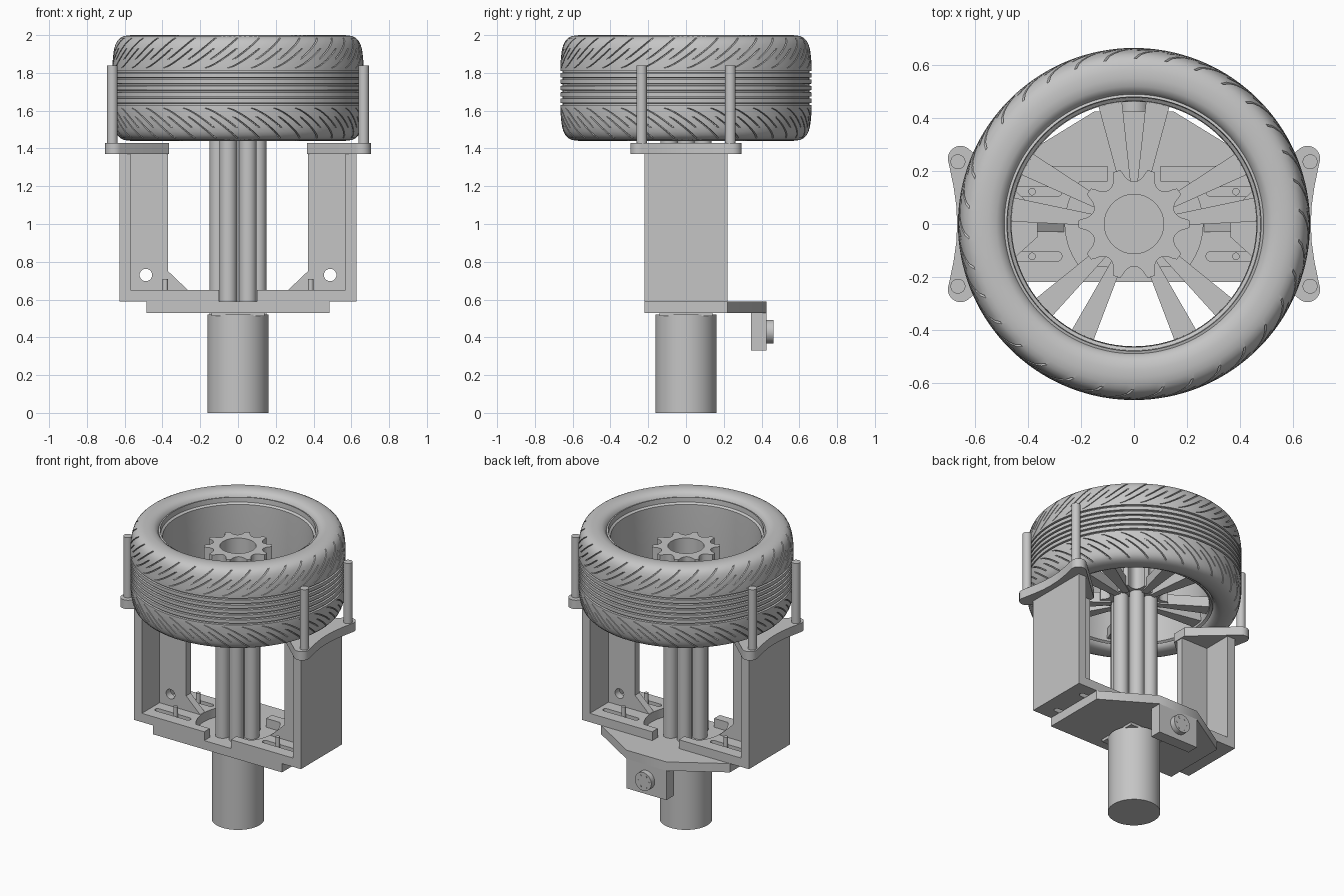
import bpy, bmesh, math
from math import sin, cos, pi, radians, sqrt
from mathutils import Matrix, Vector

cube = bpy.data.objects.get("Cube")
if cube:
    bpy.data.objects.remove(cube, do_unlink=True)

grey = bpy.data.materials.new("plain_grey")
grey.use_nodes = True
COLOUR = (0.56, 0.56, 0.56, 1)
grey.diffuse_color = COLOUR
grey.node_tree.nodes["Principled BSDF"].inputs["Base Color"].default_value = COLOUR


# Helpers: every part is a closed mesh with the shared material
def finish(name, bm, smooth=True):
    bmesh.ops.recalc_face_normals(bm, faces=bm.faces)
    mesh = bpy.data.meshes.new(name)
    bm.to_mesh(mesh)
    bm.free()
    mesh.materials.append(grey)
    shade(mesh, smooth)
    obj = bpy.data.objects.new(name, mesh)
    bpy.context.scene.collection.objects.link(obj)
    return obj


def shade(mesh, smooth=True):
    for p in mesh.polygons:
        p.use_smooth = smooth
    if smooth:
        mesh.set_sharp_from_angle(angle=radians(32))


def box(name, x, y, z):
    bm = bmesh.new()
    size = (x[1] - x[0], y[1] - y[0], z[1] - z[0])
    mid = ((x[0] + x[1]) / 2, (y[0] + y[1]) / 2, (z[0] + z[1]) / 2)
    bmesh.ops.create_cube(bm, matrix=Matrix.Translation(mid) @ Matrix.Diagonal((*size, 1)))
    return finish(name, bm, False)


def rod(name, centre, r, length, axis="Z", sides=48):
    bm = bmesh.new()
    turn = Matrix.Rotation(pi / 2, 4, "X") if axis == "Y" else Matrix()
    bmesh.ops.create_cone(bm, cap_ends=True, segments=sides, radius1=r, radius2=r,
                          depth=length, matrix=Matrix.Translation(centre) @ turn)
    return finish(name, bm)


def prism(name, outline, z0, z1):
    bm = bmesh.new()
    face = bm.faces.new([bm.verts.new((x, y, z0)) for x, y in outline])
    top = bmesh.ops.extrude_face_region(bm, geom=[face])["geom"]
    bmesh.ops.translate(bm, vec=(0, 0, z1 - z0), verts=[v for v in top if isinstance(v, bmesh.types.BMVert)])
    return finish(name, bm)


def ring_mesh(name, columns):
    """Closed ring from columns of points, each column a closed section."""
    bm = bmesh.new()
    rings = [[bm.verts.new(p) for p in column] for column in columns]
    for a, b in zip(rings, rings[1:] + rings[:1]):
        for j in range(len(a)):
            k = (j + 1) % len(a)
            bm.faces.new((a[j], b[j], b[k], a[k]))
    return finish(name, bm)


def cut(obj, *cutters):
    for c in cutters:
        c.hide_render = True
        mod = obj.modifiers.new("cut", "BOOLEAN")
        mod.operation, mod.solver, mod.object = "DIFFERENCE", "EXACT", c
    bpy.context.view_layer.update()
    baked = bpy.data.meshes.new_from_object(obj.evaluated_get(bpy.context.evaluated_depsgraph_get()))
    obj.modifiers.clear()
    obj.data = baked
    shade(baked)
    for c in cutters:
        bpy.data.objects.remove(c, do_unlink=True)


# Tyre: section with circumferential grooves
MID = 1.72
half = [(0.485, 0.235), (0.5, 0.262), (0.52, 0.275), (0.55, 0.28), (0.58, 0.279), (0.605, 0.274),
        (0.625, 0.264), (0.64, 0.249), (0.649, 0.23), (0.655, 0.21), (0.659, 0.188),
        (0.661, 0.17), (0.663, 0.15), (0.664, 0.13), (0.665, 0.115), (0.665, 0.105)]
for g in (0.085, 0.05, 0.017):
    half += [(0.665, g + 0.006), (0.653, g + 0.004), (0.653, g - 0.004), (0.665, g - 0.006)]
section = half + [(r, -z) for r, z in reversed(half)]

# Slanting tread grooves follow the twisted columns of the tyre
COUNT = 34
PITCH = 2 * pi / COUNT
# column position within a pitch, groove number (0 for none)
pattern = [(0, 0), (0.02, 1), (0.07, 1), (0.09, 0), (0.3, 0), (0.5, 0), (0.52, 2), (0.57, 2), (0.59, 0), (0.8, 0)]
reach = {0: (1, 0), 1: (0.11, 0.2), 2: (0.16, 0.255)}
columns = []
for n in range(COUNT):
    for where, groove in pattern:
        low, high = reach[groove]
        column = []
        for r, z in section:
            t = max(0, abs(z) - 0.105)
            a = (n + where) * PITCH + (0.25 * (t / 0.1) ** 0.75 if r > 0.6 else 0.35)
            if low < abs(z) < high and r > 0.6:
                r -= 0.013
            column.append((r * cos(a), r * sin(a), MID + z))
        columns.append(column)
ring_mesh("tyre", columns)

# Wheel rim barrel with a stepped lip
barrel = [(0.49, 1.48), (0.49, 1.965), (0.48, 1.968), (0.478, 1.935), (0.465, 1.925),
          (0.462, 1.56), (0.468, 1.475), (0.485, 1.465)]
ring_mesh("rim_barrel", [[(r * cos(2 * pi * i / 120), r * sin(2 * pi * i / 120), z) for r, z in barrel]
                         for i in range(120)])

# Scalloped hub with a round socket on top
outline = []
for i in range(200):
    p = ((i / 20) % 1 - 0.5) / 0.36
    r = 0.21 - (0.05 * sqrt(1 - p * p) if abs(p) < 1 else 0)
    a = 2 * pi * i / 200
    outline.append((r * cos(a), r * sin(a)))
hub = prism("wheel_hub", outline, 1.5, 1.86)
cut(hub, rod("socket_cutter", (0, 0, 1.86), 0.112, 0.3))

# Five pairs of tapered spokes
for pair in range(5):
    for lean in (-1, 1):
        a0 = radians(90 + 72 * pair + lean * 12.5)
        a1 = radians(90 + 72 * pair + lean * 11.2)
        a, b = Vector((cos(a0), sin(a0))) * 0.14, Vector((cos(a1), sin(a1))) * 0.472
        side = Vector((a.y - b.y, b.x - a.x)).normalized()
        prism("spoke", [a + side * 0.02, a - side * 0.02, b - side * 0.046, b + side * 0.046], 1.49, 1.56)

# Drive column: a bundle of rods around a core
rod("column_core", (0, 0, 1.05), 0.07, 0.92)
for i in range(6):
    a = pi * i / 3
    rod("column_rod", (0.104 * cos(a), 0.104 * sin(a), 1.05), 0.046, 0.92, sides=32)

# Motor and its square collar
rod("motor", (0, 0, 0.26), 0.162, 0.52, sides=64)
box("motor_collar", (-0.14, 0.14), (-0.14, 0.14), (0.512, 0.53))

# Base plate with a tapered tail
prism("base_plate", [(-0.485, -0.22), (0.485, -0.22), (0.485, 0.22), (0.15, 0.425),
                     (-0.15, 0.425), (-0.485, 0.22)], 0.53, 0.59)

# Rear bracket and round sensor
box("rear_bracket", (-0.15, 0.15), (0.345, 0.425), (0.33, 0.53))
rod("sensor", (0, 0.44, 0.43), 0.062, 0.044, "Y")
for i in range(6):
    a = pi * i / 3
    rod("sensor_stud", (0.042 * cos(a), 0.461, 0.43 + 0.042 * sin(a)), 0.008, 0.006, "Y", 12)

# Mirrored side frames
for s, label in ((1, "left_"), (-1, "right_")):
    def span(a, b):
        return tuple(sorted((s * a, s * b)))

    # Slotted floor
    floor = box(label + "floor", span(0.1, 0.628), (-0.22, 0.22), (0.59, 0.65))
    arc = [(s * 0.26 * cos(t), 0.26 * sin(t)) for t in [radians(-38 + 76 * i / 24) for i in range(25)]]
    cutters = [prism("opening_cutter", arc + [(0, 0.16), (0, -0.16)], 0.5, 0.7)]
    for y in (-0.122, 0.122):
        ends = [(0.52 if i <= 8 else 0.29, -pi / 2 + pi * (i if i <= 8 else i - 1) / 8) for i in range(18)]
        cutters.append(prism("slot_cutter", [(s * (x + 0.018 * cos(t)), y + 0.018 * sin(t)) for x, t in ends],
                             0.5, 0.7))
    cut(floor, *cutters)
    for y in (-0.122, 0.122):
        rod(label + "pin", (s * 0.385, y, 0.65), 0.014, 0.12, sides=20)

    # Upright: outer wall, pierced web and corner gusset
    box(label + "outer_wall", span(0.57, 0.628), (-0.22, 0.22), (0.59, 1.37))
    web = box(label + "web", span(0.37, 0.57), (-0.03, 0.02), (0.65, 1.37))
    cut(web, rod("hole_cutter", (s * 0.488, 0, 0.73), 0.033, 0.3, "Y", 32))
    gusset = prism(label + "gusset", [(s * 0.37, 0.65), (s * 0.265, 0.65), (s * 0.37, 0.75)], -0.02, 0.03)
    gusset.data.transform(Matrix.Rotation(pi / 2, 4, "X"))

    # Cap plate: round ears, waisted outer edge, inward wedge
    ear = [(0.655 + 0.048 * cos(t), 0.247 + 0.048 * sin(t)) for t in [radians(-20 + 150 * i / 14) for i in range(15)]]
    waist = [(0.668 + 0.03 * (y / 0.21) ** 2, y) for y in (0, 0.07, 0.14)]
    upper = waist + ear + [(0.365, 0.05)]
    lower = [(x, -y) for x, y in reversed(upper[1:])]
    prism(label + "cap_plate", [(s * x, y) for x, y in upper + lower], 1.37, 1.43)
    for y in (-0.235, 0.235):
        rod(label + "post", (s * 0.665, y, 1.61), 0.028, 0.46, sides=32)
